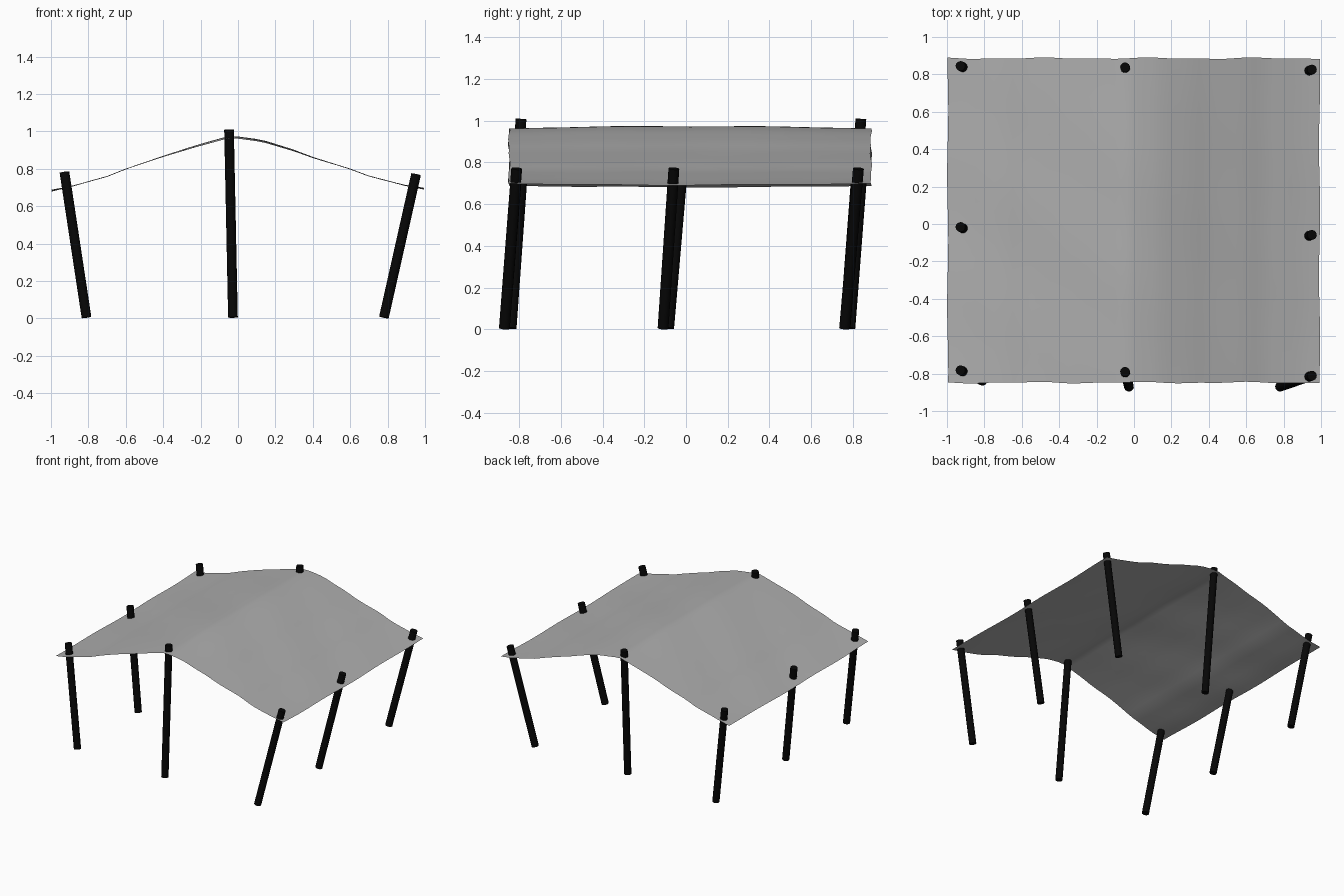
import bpy, bmesh, math, random
from mathutils import Vector

if "Cube" in bpy.data.objects:
    bpy.data.objects.remove(bpy.data.objects["Cube"])

random.seed(4)

# Canopy cross-section (x, z), gable with slightly flared eaves
PROFILE = [(-1, .687), (-.9, .706), (-.7, .758), (-.6, .797), (-.4, .863), (-.22, .917),
           (-.05, .963), (0, .961), (.13, .943), (.3, .893), (.4, .857), (.6, .797),
           (.7, .76), (.9, .712), (1, .697)]


def roof_z(x):
    for (x0, z0), (x1, z1) in zip(PROFILE, PROFILE[1:]):
        if x <= x1:
            return z0 + (z1 - z0) * (x - x0) / (x1 - x0)
    return PROFILE[-1][1]


def material(name, v):
    m = bpy.data.materials.new(name)
    m.diffuse_color = (v, v, v, 1)
    m.use_nodes = True
    m.node_tree.nodes["Principled BSDF"].inputs["Base Color"].default_value = m.diffuse_color
    return m


cloth = material("grey_cloth", .42)
black = material("black_pole", .002)


# Cloth canopy: single thin sheet with gentle sag, ripples and uneven hems
def build_canopy():
    nx, ny = 40, 34
    bm = bmesh.new()
    ph = [random.uniform(0, 6) for _ in range(4)]
    rows = []
    for j in range(ny + 1):
        v = j / ny
        mid = 4 * v * (1 - v)
        row = []
        for i in range(nx + 1):
            u = i / nx
            x = -.996 + 1.988 * u
            y = -.848 + 1.734 * v
            z = roof_z(x)
            # eaves sag between poles, ridge lifts a little
            z += mid * (.009 - .018 * x * x)
            z += .004 * mid * math.sin(7 * x + 4 * y) * math.sin(5 * y)
            # wavy hems
            if j in (0, ny):
                y += .003 * math.sin(11 * x + ph[j // ny]) + .002 * math.sin(23 * x)
            if i in (0, nx):
                x += .003 * math.sin(9 * y + ph[2 + i // nx])
            row.append(bm.verts.new((x, y, z)))
        rows.append(row)
    for a, b in zip(rows, rows[1:]):
        for i in range(nx):
            bm.faces.new((a[i], a[i + 1], b[i + 1], b[i])).smooth = True
    me = bpy.data.meshes.new("canopy")
    bm.to_mesh(me)
    bm.free()
    me.materials.append(cloth)
    bpy.context.collection.objects.link(bpy.data.objects.new("canopy", me))


# Slanted round pole between two points
def pole(name, base, top, r=.026):
    base, top = Vector(base), Vector(top)
    d = top - base
    bpy.ops.mesh.primitive_cylinder_add(vertices=16, radius=r, depth=d.length,
                                        location=(base + top) / 2,
                                        rotation=d.to_track_quat('Z', 'Y').to_euler())
    ob = bpy.context.object
    ob.name = name
    ob.data.materials.append(black)
    bpy.ops.object.shade_smooth_by_angle(angle=math.radians(40))


build_canopy()

# Each side: base x, top x, top z, and (base y, top y) from front to back
SIDES = {
    "left": (-.81, -.928, .782, [(-.838, -.782), (-.083, -.016), (.785, .845)]),
    "ridge": (-.027, -.048, 1.008, [(-.87, -.79), (.762, .838)]),
    "right": (.78, .952, .77, [(-.87, -.811), (-.11, -.058), (.76, .826)]),
}
for side_name, (bx, tx, tz, ys) in SIDES.items():
    labels = ("front", "middle", "back") if len(ys) == 3 else ("front", "back")
    for label, (by, ty) in zip(labels, ys):
        pole(f"{label}_{side_name}_pole", (bx, by, .005), (tx, ty, tz))
